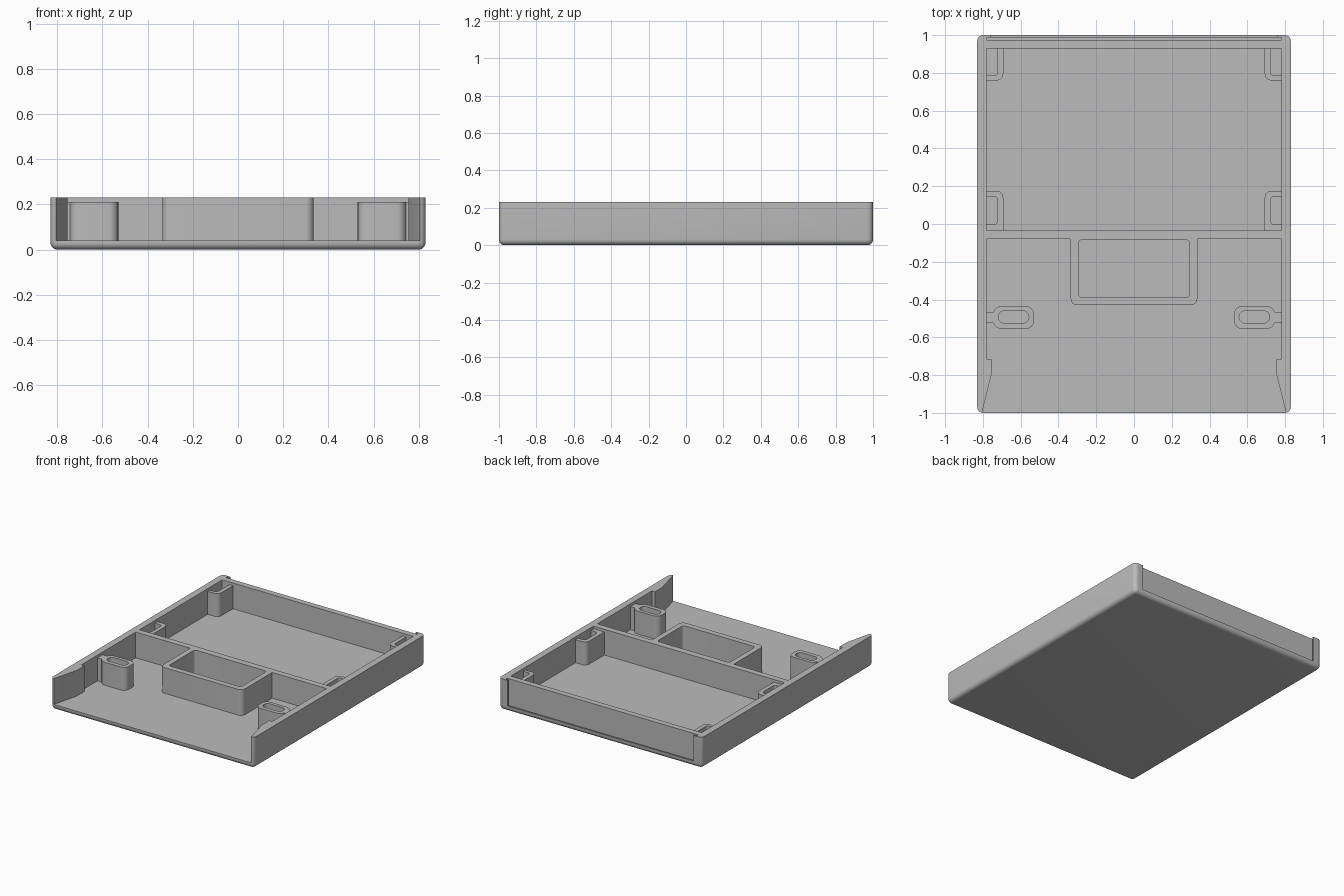
import bpy, bmesh, math
from mathutils import Vector

if "Cube" in bpy.data.objects:
    bpy.data.objects.remove(bpy.data.objects["Cube"], do_unlink=True)

TOP, FLOOR, CLIP_TOP = 0.23, 0.04, 0.21

grey = bpy.data.materials.new("plain grey")
grey.use_nodes = True
grey.diffuse_color = (0.5, 0.5, 0.5, 1)
grey.node_tree.nodes["Principled BSDF"].inputs["Base Color"].default_value = (0.5, 0.5, 0.5, 1)


def add_object(name, bm):
    bmesh.ops.recalc_face_normals(bm, faces=bm.faces)
    mesh = bpy.data.meshes.new(name)
    bm.to_mesh(mesh)
    bm.free()
    mesh.materials.append(grey)
    obj = bpy.data.objects.new(name, mesh)
    bpy.context.collection.objects.link(obj)
    return obj


def prism(name, points, z0, z1):
    bm = bmesh.new()
    face = bm.faces.new([bm.verts.new((x, y, z0)) for x, y in points])
    up = bmesh.ops.extrude_face_region(bm, geom=[face])["geom"]
    verts = [v for v in up if isinstance(v, bmesh.types.BMVert)]
    bmesh.ops.translate(bm, verts=verts, vec=(0, 0, z1 - z0))
    return add_object(name, bm)


def rounded(x0, x1, y0, y1, radii, side=1, steps=6):
    """Rectangle outline; radii run from the low corner anticlockwise."""
    corners = [Vector(c) for c in ((x0, y0), (x1, y0), (x1, y1), (x0, y1))]
    out = []
    for i, (p, r) in enumerate(zip(corners, radii)):
        if r == 0:
            out.append(p)
            continue
        u = (corners[i - 1] - p).normalized()
        v = (corners[(i + 1) % 4] - p).normalized()
        for k in range(steps + 1):
            t = k / steps * math.pi / 2
            out.append(p + r * (u + v) - r * (v * math.cos(t) + u * math.sin(t)))
    return [(side * p.x, p.y) for p in out]


def combine(obj, other, operation="DIFFERENCE"):
    other.hide_render = True
    mod = obj.modifiers.new(operation.title(), "BOOLEAN")
    mod.operation, mod.object, mod.solver = operation, other, "EXACT"
    bpy.context.view_layer.objects.active = obj
    bpy.ops.object.modifier_apply(modifier=mod.name)
    bpy.data.objects.remove(other, do_unlink=True)


def rect(x0, x1, y0, y1):
    return rounded(x0, x1, y0, y1, [0] * 4)


parts = []

# Tray with rounded corners and rounded lower edge
bm = bmesh.new()
bmesh.ops.create_cube(bm, size=1)
for v in bm.verts:
    v.co = Vector((v.co.x * 1.66, v.co.y * 2, (v.co.z + 0.5) * TOP))
edges = [e for e in bm.edges if min(v.co.z for v in e.verts) < 0.01]
bmesh.ops.bevel(bm, geom=edges, offset=0.03, segments=6, profile=0.5, affect="EDGES")
tray = add_object("tray", bm)

# Hollow, open at the front between flared side walls
half = [(0.78, 0.93), (0.78, -0.715), (0.755, -0.715), (0.755, -0.8),
        (0.805, -1.0), (0.83, -1.1)]
hollow = half + [(-x, y) for x, y in reversed(half)]
combine(tray, prism("hollow_cutter", hollow, FLOOR, 0.4))

# Rear recess and the groove for a sliding panel
combine(tray, prism("recess_cutter", rect(-0.76, 0.76, 0.973, 1.1), FLOOR, 0.4))
combine(tray, prism("groove_cutter", rect(-0.782, 0.782, 0.973, 0.988), 0.025, 0.4))
parts.append(tray)

# Cross wall and open compartment in front of it
parts.append(prism("cross_wall", rect(-0.78, 0.78, -0.08, -0.035), FLOOR, TOP))
box = prism("compartment", rounded(-0.335, 0.335, -0.43, -0.08, [0.035, 0.035, 0, 0]), FLOOR, TOP)
combine(box, prism("pocket_cutter", rounded(-0.295, 0.295, -0.388, -0.084, [0.02] * 4), 0, 0.4))
parts.append(box)

for side, label in ((1, "left"), (-1, "right")):
    # Rear corner holder
    rear = prism(f"rear_holder_{label}",
                 rounded(0.692, 0.78, 0.76, 0.93, [0.035, 0, 0, 0], side), FLOOR, CLIP_TOP)
    combine(rear, prism("slot_cutter",
                        rounded(0.722, 0.79, 0.785, 0.94, [0.02, 0, 0, 0], side), 0, 0.4))
    # Middle holder against the cross wall
    middle = prism(f"middle_holder_{label}",
                   rounded(0.692, 0.78, -0.035, 0.175, [0, 0, 0, 0.035], side), FLOOR, CLIP_TOP)
    combine(middle, prism("slot_cutter",
                          rounded(0.722, 0.79, -0.003, 0.145, [0.02, 0, 0, 0.02], side), 0, 0.4))
    # Front slotted post joined to the side wall
    post = prism(f"front_post_{label}",
                 rounded(0.53, 0.745, -0.555, -0.435, [0.042] * 4, side), FLOOR, CLIP_TOP)
    neck = rounded(0.725, 0.78, -0.525, -0.465, [0] * 4, side)
    combine(post, prism("neck", neck, FLOOR, CLIP_TOP), "UNION")
    combine(post, prism("slot_cutter",
                        rounded(0.557, 0.717, -0.525, -0.46, [0.031] * 4, side), 0, 0.4))
    parts += [rear, middle, post]

# Smooth the fillets, keep the edges crisp
bpy.ops.object.select_all(action="DESELECT")
for obj in parts:
    obj.select_set(True)
bpy.context.view_layer.objects.active = tray
bpy.ops.object.shade_smooth_by_angle(angle=math.radians(30))
